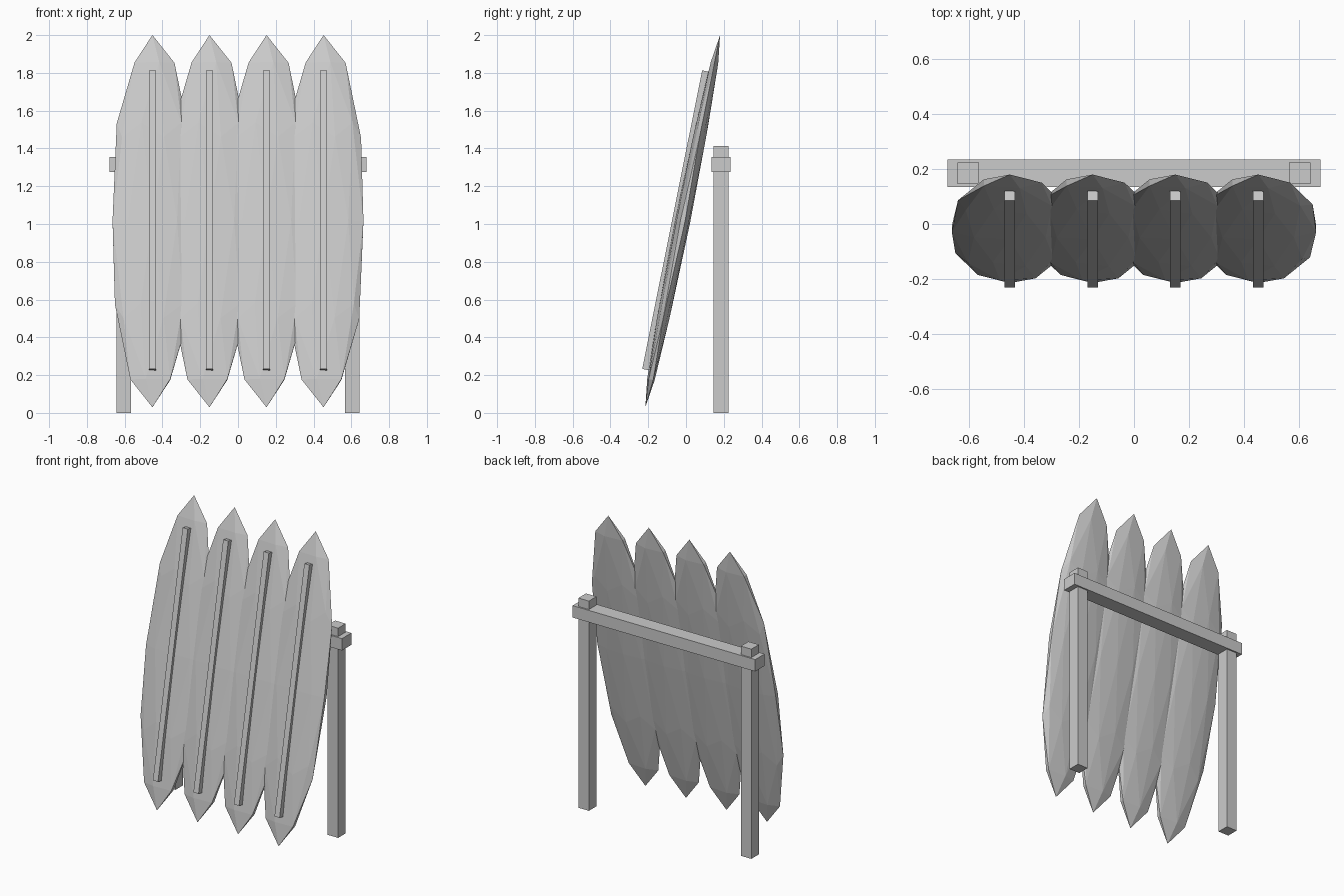
import bpy
import math
from mathutils import Matrix, Vector

cube = bpy.data.objects.get("Cube")
if cube:
    bpy.data.objects.remove(cube, do_unlink=True)

# One plain grey for everything
grey = bpy.data.materials.new("plain_grey")
grey.use_nodes = True
grey.diffuse_color = (0.6, 0.6, 0.6, 1)
grey.node_tree.nodes["Principled BSDF"].inputs["Base Color"].default_value = (0.6, 0.6, 0.6, 1)


def finish(name, matrix):
    """Name the active primitive, apply a transform to its mesh and colour it."""
    obj = bpy.context.object
    obj.name = name
    obj.data.transform(matrix)
    obj.data.materials.append(grey)
    return obj


def box(name, low, high, frame=Matrix()):
    """Box between two corners, placed in the given frame."""
    low, high = Vector(low), Vector(high)
    bpy.ops.mesh.primitive_cube_add(size=1)
    return finish(name, frame @ Matrix.Translation((low + high) / 2)
                  @ Matrix.Diagonal((*(high - low), 1)))


# Leaning boards, each with a raised stringer along the front
LEAN = Matrix.Rotation(math.radians(-11.35), 4, "X")
for i in range(4):
    x = -0.453 + 0.302 * i
    frame = Matrix.Translation((x, -0.0175, 1.015)) @ LEAN
    bpy.ops.mesh.primitive_ico_sphere_add(subdivisions=2, radius=1)
    finish(f"board_{i + 1}", frame @ Matrix.Diagonal((0.222, 0.04, 1.005, 1)))
    box(f"stringer_{i + 1}", (-0.019, -0.056, -0.809), (0.019, -0.006, 0.803), frame)

# Rack: two posts and a cross beam
for side, x in (("left", 0.605), ("right", -0.605)):
    box(f"{side}_post", (x - 0.039, 0.145, 0), (x + 0.039, 0.225, 1.412))
box("cross_beam", (-0.68, 0.135, 1.275), (0.68, 0.235, 1.355))
